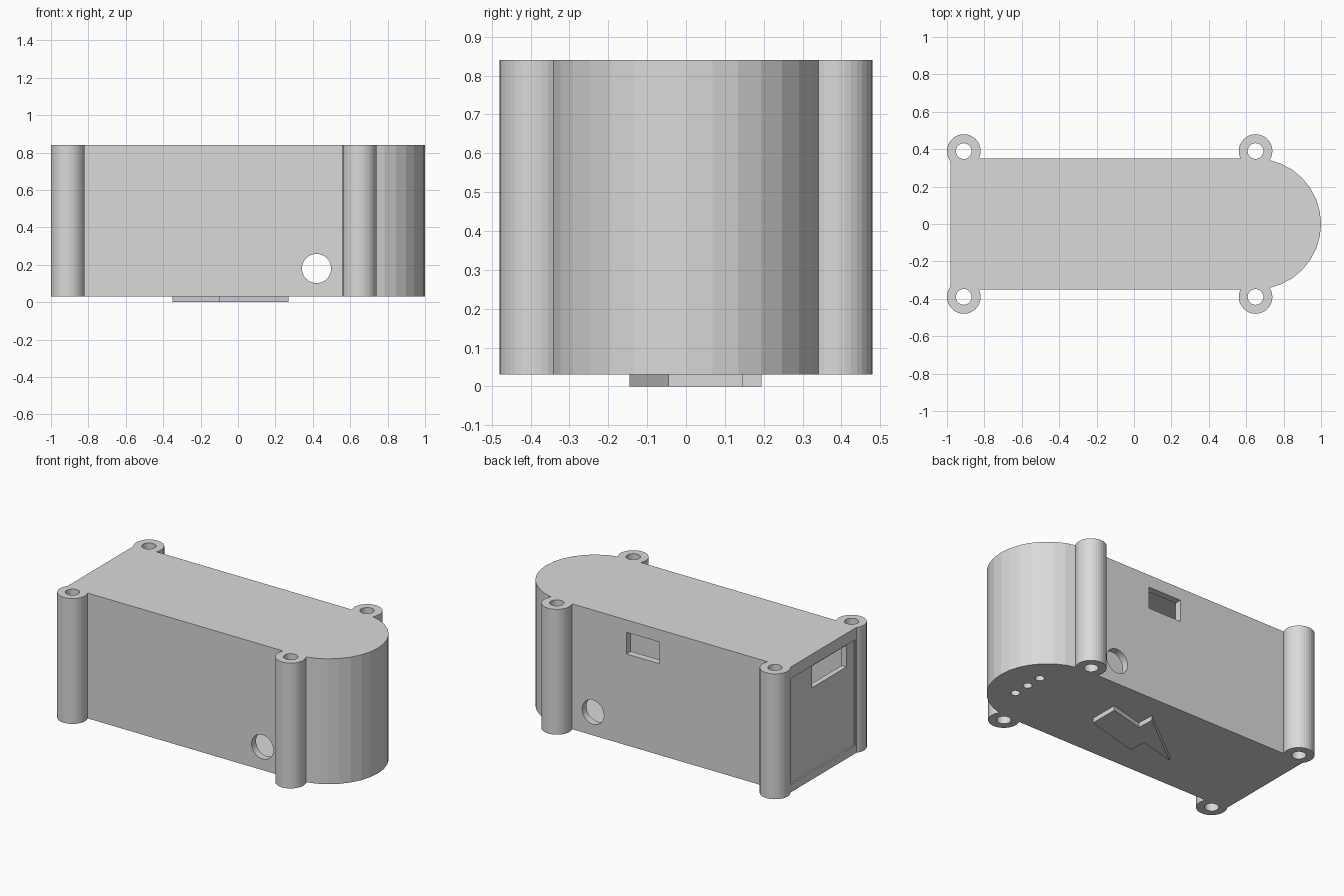
import bpy, bmesh, math
from mathutils import Matrix

if "Cube" in bpy.data.objects:
    bpy.data.objects.remove(bpy.data.objects["Cube"])

grey = bpy.data.materials.new("light grey plastic")
grey.diffuse_color = (0.7, 0.7, 0.7, 1)
grey.use_nodes = True
grey.node_tree.nodes["Principled BSDF"].inputs["Base Color"].default_value = grey.diffuse_color

Z0, Z1 = 0.03, 0.84          # underside and top of the case
WALL = 0.045


def prism(name, outline, z0, z1):
    """Extrude a flat outline from z0 to z1."""
    bm = bmesh.new()
    face = bm.faces.new([bm.verts.new((x, y, z0)) for x, y in outline])
    top = bmesh.ops.extrude_face_region(bm, geom=[face])["geom"]
    bmesh.ops.translate(bm, vec=(0, 0, z1 - z0),
                        verts=[v for v in top if isinstance(v, bmesh.types.BMVert)])
    bmesh.ops.recalc_face_normals(bm, faces=bm.faces)
    mesh = bpy.data.meshes.new(name)
    bm.to_mesh(mesh)
    bm.free()
    mesh.materials.append(grey)
    obj = bpy.data.objects.new(name, mesh)
    bpy.context.collection.objects.link(obj)
    return obj


def circle(x, y, r, n=32):
    return [(x + r * math.cos(2 * math.pi * i / n),
             y + r * math.sin(2 * math.pi * i / n)) for i in range(n)]


def box(name, x0, x1, y0, y1, z0, z1):
    return prism(name, [(x0, y0), (x1, y0), (x1, y1), (x0, y1)], z0, z1)


def case_outline(inset):
    """Rectangle with a half-round right end."""
    r = 0.35 - inset
    arc = [(0.65 + r * math.sin(math.pi * i / 16), -r * math.cos(math.pi * i / 16))
           for i in range(17)]
    return [(-0.982 + inset, r), (-0.982 + inset, -r)] + arc


def combine(target, tool, operation):
    """Apply a boolean and discard the tool."""
    tool.hide_render = True
    mod = target.modifiers.new(operation, 'BOOLEAN')
    mod.operation = operation
    mod.solver = 'EXACT'
    mod.object = tool
    bpy.context.view_layer.objects.active = target
    bpy.ops.object.modifier_apply(modifier=mod.name)
    bpy.data.objects.remove(tool)


# Hollow case
case = prism("case", case_outline(0), Z0, Z1)
combine(case, prism("cavity", case_outline(WALL), 0.08, 0.765), 'DIFFERENCE')

# Slightly recessed end panel
combine(case, box("end_recess", -1.05, -0.972, -0.33, 0.33, 0.08, 0.765), 'DIFFERENCE')

# Four screw posts with through holes
posts = [(x, y) for x in (-0.91, 0.65) for y in (-0.39, 0.39)]
for x, y in posts:
    combine(case, prism("post", circle(x, y, 0.09), Z0, Z1), 'UNION')
for x, y in posts:
    combine(case, prism("screw_hole", circle(x, y, 0.042), -0.1, 1), 'DIFFERENCE')

# Cable hole through both long walls
cable = prism("cable_hole", circle(0, 0, 0.078), -0.6, 0.6)
cable.data.transform(Matrix.Translation((0.42, 0, 0.18)) @ Matrix.Rotation(math.pi / 2, 4, 'X'))
combine(case, cable, 'DIFFERENCE')

# Windows in the back wall and the left end
combine(case, box("back_window", -0.055, 0.18, 0.25, 0.4, 0.62, 0.76), 'DIFFERENCE')
combine(case, box("end_window", -1.05, -0.88, -0.25, 0.10, 0.615, 0.755), 'DIFFERENCE')

# Three small holes in the floor near the round end
for y in (-0.11, 0, 0.11):
    combine(case, prism("floor_hole", circle(0.8, y, 0.027, 24), 0, 0.12), 'DIFFERENCE')

# Raised zigzag on the underside
prism("zigzag_relief", [(0.27, -0.045), (0.27, 0.145), (0.035, 0.085), (0.03, 0.195),
                        (-0.35, -0.095), (-0.1, -0.03), (-0.1, -0.145)], 0, 0.035)

# Smooth the round posts while keeping hard edges and the faceted end
bpy.ops.object.select_all(action='DESELECT')
case.select_set(True)
bpy.context.view_layer.objects.active = case
for poly in case.data.polygons:
    poly.use_smooth = False
